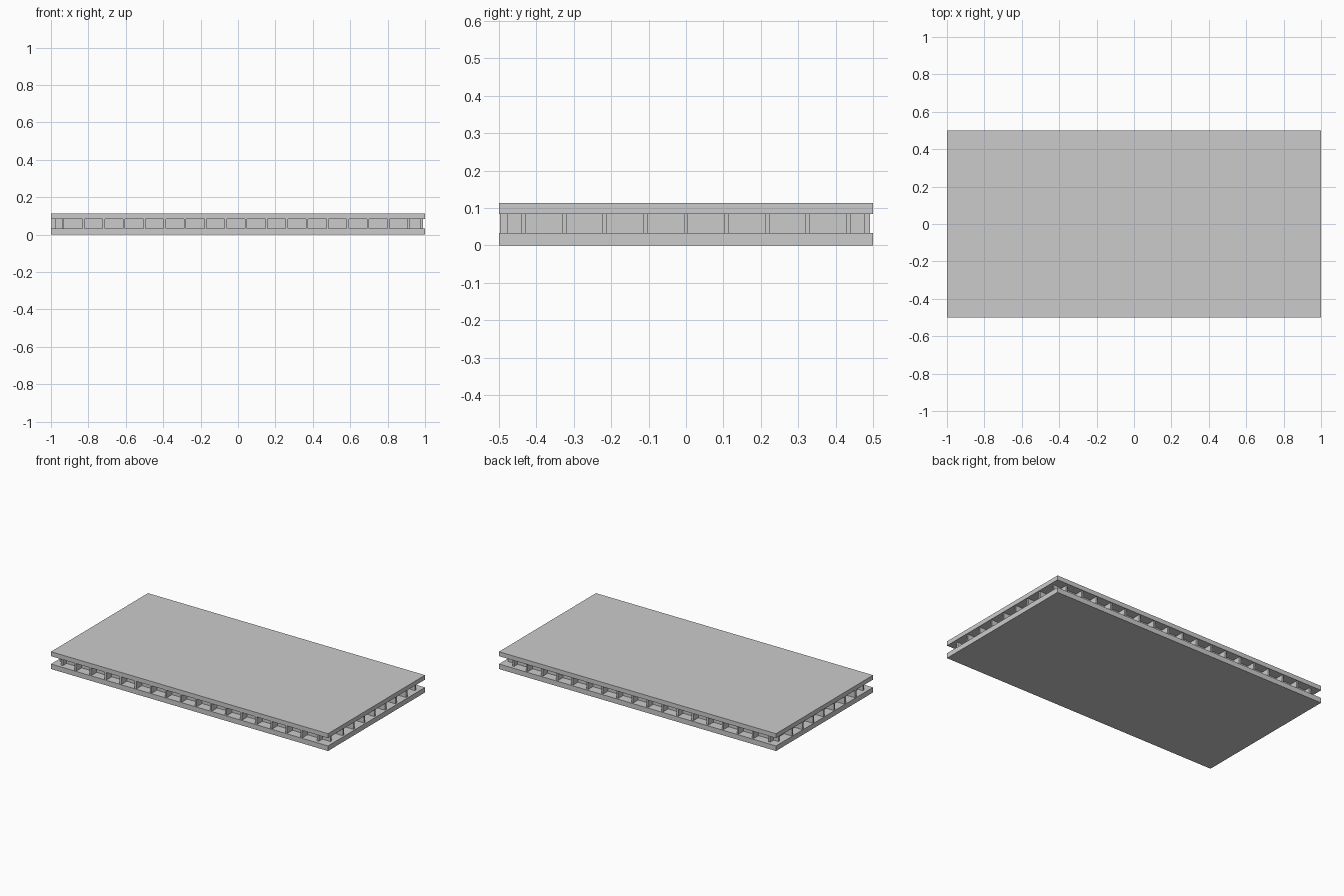
import bpy

if "Cube" in bpy.data.objects:
    bpy.data.objects.remove(bpy.data.objects["Cube"])

grey = bpy.data.materials.new("light_grey")
grey.diffuse_color = (0.6, 0.6, 0.6, 1)
grey.use_nodes = True
grey.node_tree.nodes["Principled BSDF"].inputs["Base Color"].default_value = grey.diffuse_color


def box(name, x0, x1, y0, y1, z0, z1):
    """Axis-aligned box between two corners."""
    bpy.ops.mesh.primitive_cube_add(size=1)
    ob = bpy.context.object
    ob.name = name
    ob.data.name = name
    for v in ob.data.vertices:
        v.co.x = x1 if v.co.x > 0 else x0
        v.co.y = y1 if v.co.y > 0 else y0
        v.co.z = z1 if v.co.z > 0 else z0
    ob.data.materials.append(grey)
    return ob


Z_LOW, Z_HIGH, Z_TOP = 0.033, 0.084, 0.113
PITCH, HALF = 0.1087, 0.006

# Face sheets of the sandwich panel
box("bottom_sheet", -1, 1, -0.5, 0.5, 0, Z_LOW)
box("top_sheet", -1, 1, -0.5, 0.5, Z_HIGH, Z_TOP)

# Core ribs running front to back (the two end ribs are shorter)
COUNT_X = 18
for i in range(COUNT_X):
    x = -0.935 + i * PITCH
    end = i in (0, COUNT_X - 1)
    y0, y1 = (-0.479, 0.478) if end else (-0.497, 0.492)
    box(f"cross_rib_{i + 1}", x - HALF, x + HALF, y0, y1, Z_LOW, Z_HIGH)

# Core ribs running left to right (the two edge ribs are shorter)
COUNT_Y = 9
for i in range(COUNT_Y):
    y = (i - 4) * PITCH
    end = i in (0, COUNT_Y - 1)
    x0, x1 = (-0.976, 0.976) if end else (-0.997, 0.99)
    box(f"long_rib_{i + 1}", x0, x1, y - HALF, y + HALF, Z_LOW, Z_HIGH)
